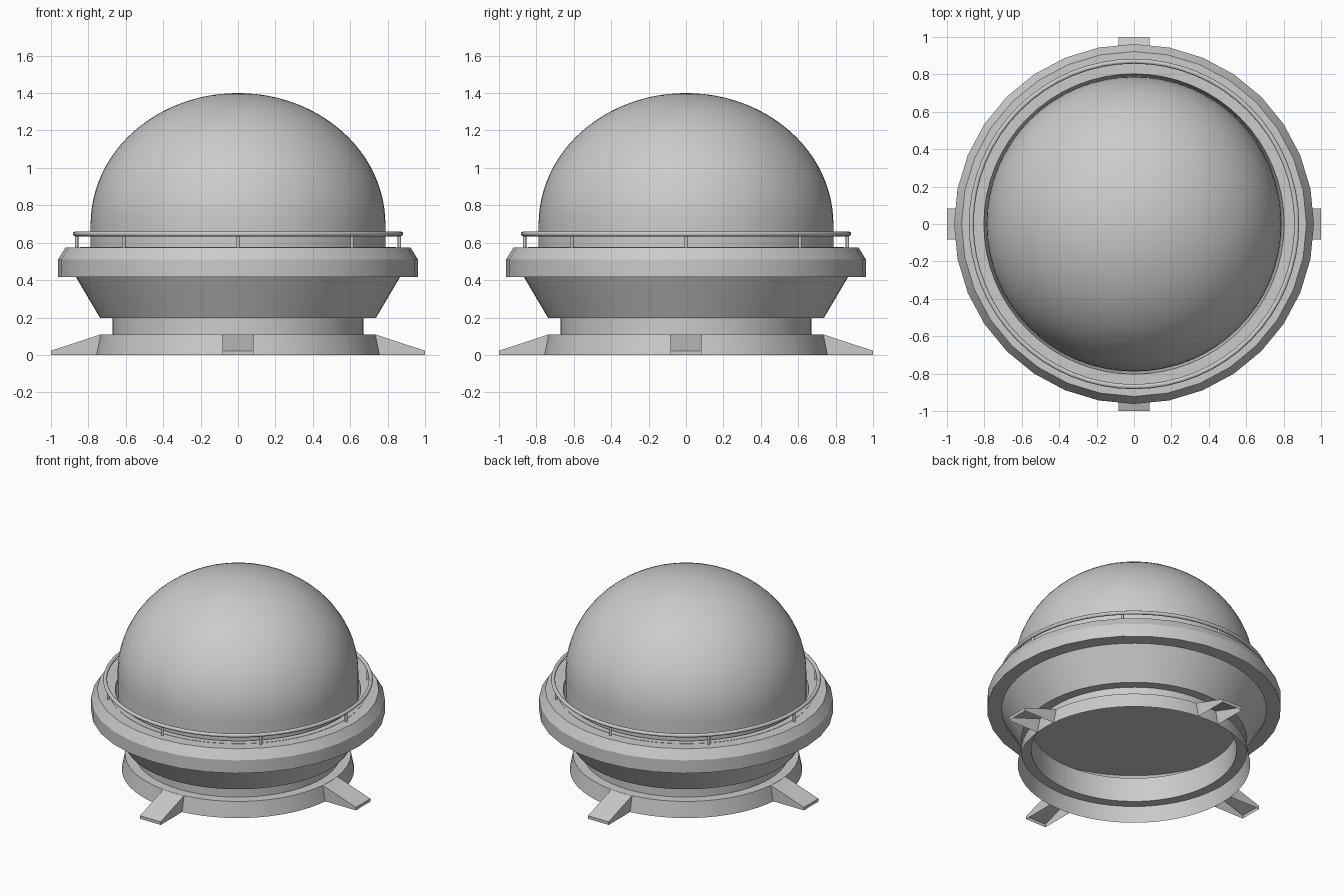
import bpy, bmesh, math
from mathutils import Matrix

cube = bpy.data.objects.get("Cube")
if cube:
    bpy.data.objects.remove(cube, do_unlink=True)

grey = bpy.data.materials.new("light_grey")
grey.use_nodes = True
COLOUR = (0.6, 0.6, 0.6, 1)
grey.diffuse_color = COLOUR
grey.node_tree.nodes["Principled BSDF"].inputs["Base Color"].default_value = COLOUR


def finish(name, bm, smooth_angle=0):
    me = bpy.data.meshes.new(name)
    bm.to_mesh(me)
    bm.free()
    me.materials.append(grey)
    ob = bpy.data.objects.new(name, me)
    bpy.context.collection.objects.link(ob)
    if smooth_angle:
        bpy.ops.object.select_all(action='DESELECT')
        ob.select_set(True)
        bpy.context.view_layer.objects.active = ob
        bpy.ops.object.shade_smooth_by_angle(angle=math.radians(smooth_angle))


def lathe(name, profile, sides=64, smooth_angle=25, closed=False):
    """Turn an (r, z) profile, listed with the outside on its right, about z."""
    bm = bmesh.new()
    rings = []
    for r, z in profile:
        ring = []
        for i in range(sides):
            a = math.tau * i / sides
            ring.append(bm.verts.new((r * math.cos(a), r * math.sin(a), z)))
        rings.append(ring)
    if closed:
        rings.append(rings[0])
    for low, high in zip(rings, rings[1:]):
        for i in range(sides):
            j = (i + 1) % sides
            bm.faces.new((low[i], low[j], high[j], high[i]))
    bmesh.ops.remove_doubles(bm, verts=bm.verts, dist=1e-5)
    finish(name, bm, smooth_angle)


# Hollow foot skirt with its neck, and the flared body above
lathe("base_skirt", [(.761, 0), (.739, .11), (.672, .11), (.672, .285)])
lathe("flared_body", [(.672, .197), (.737, .197), (.867, .417)])

# Deck ring with a chamfered rim and a closed floor, and its inner lip
lathe("deck_ring", [(0, .417), (.962, .417), (.962, .51), (.922, .575),
                    (.82, .575)], 32)
lathe("inner_lip", [(.845, .57), (.845, .577), (.803, .577), (.789, .5)])

# Dome: a half ellipsoid on a straight wall
R, MID, RISE = .788, .7, .7
arc = [(R * math.cos(t * math.pi / 48), MID + RISE * math.sin(t * math.pi / 48))
       for t in range(24)]
lathe("dome", [(R, .417)] + arc + [(0, MID + RISE)])

# Guard rail and its posts
RAIL, TUBE = .87, .013
circle = [(RAIL + TUBE * math.cos(k * math.tau / 12),
           .647 + TUBE * math.sin(k * math.tau / 12)) for k in range(12)]
lathe("guard_rail", circle, smooth_angle=60, closed=True)
for k in range(8):
    bm = bmesh.new()
    spot = Matrix.Rotation(k * math.tau / 8, 4, 'Z') @ Matrix.Translation((RAIL - .007, 0, .608))
    bmesh.ops.create_cone(bm, segments=12, radius1=.009, radius2=.009,
                          depth=.07, matrix=spot)
    finish(f"rail_post_{k + 1}", bm, 60)

# Four wedge feet, open underneath
for k, side in enumerate(("left", "back", "right", "front")):
    bm = bmesh.new()
    W = .083
    pts = [(.756, 0), (1, 0), (1, .022), (.734, .11)]
    a, b = [[bm.verts.new((x, y, z)) for x, z in pts] for y in (-W, W)]
    bm.faces.new(a)
    bm.faces.new(b[::-1])
    for i in (1, 2):
        bm.faces.new((a[i + 1], a[i], b[i], b[i + 1]))
    bm.transform(Matrix.Rotation(k * math.pi / 2, 4, 'Z'))
    finish(f"{side}_foot", bm)
